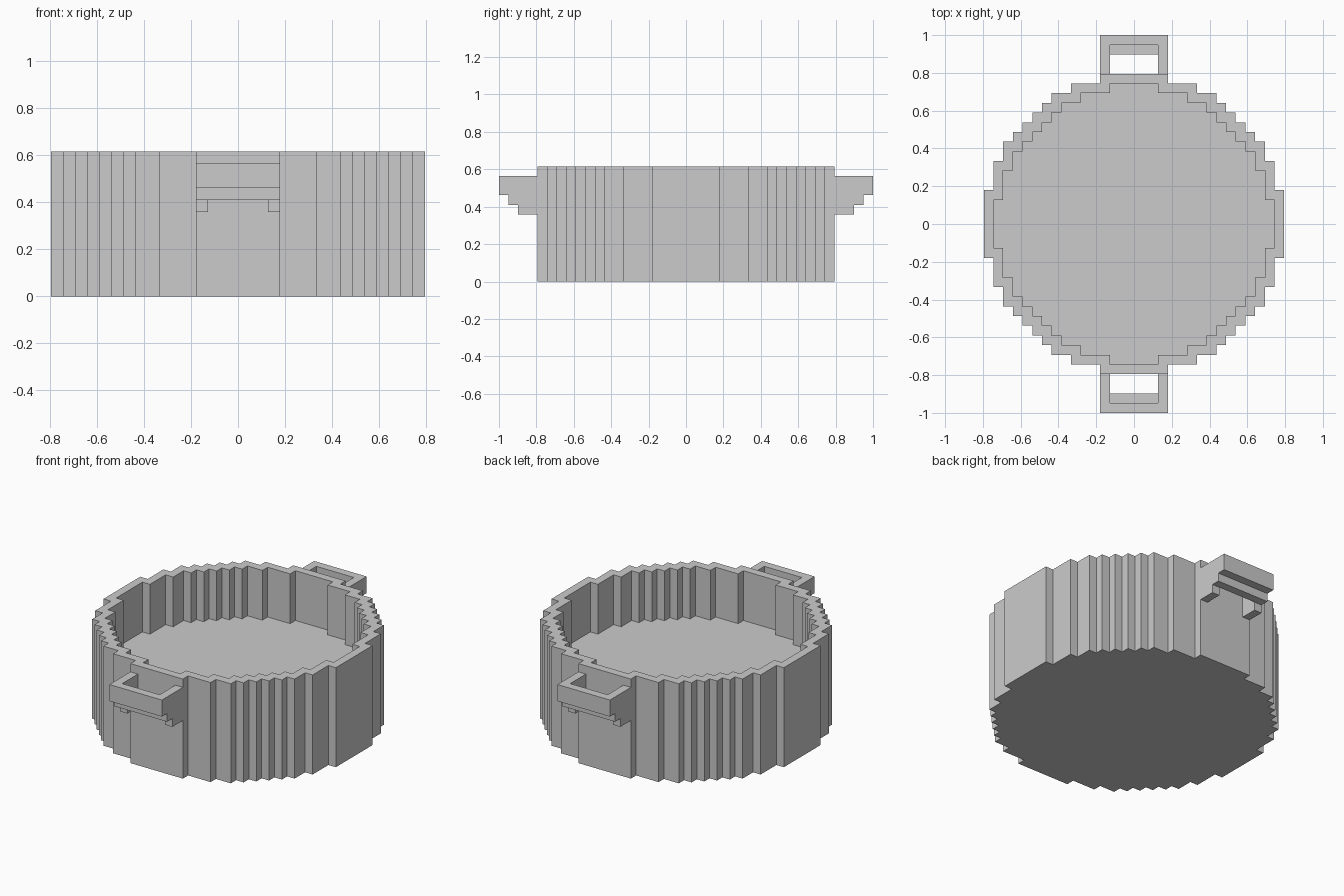
import bpy, bmesh

if "Cube" in bpy.data.objects:
    bpy.data.objects.remove(bpy.data.objects["Cube"])

S = 2 / 39  # one block unit


def finish(bm, name):
    bmesh.ops.recalc_face_normals(bm, faces=bm.faces)
    me = bpy.data.meshes.new(name)
    bm.to_mesh(me)
    bm.free()
    ob = bpy.data.objects.new(name, me)
    bpy.context.collection.objects.link(ob)
    return ob


def stack(bm, rings):
    """Skin a list of equal-length closed rings (block units) and cap both ends."""
    loops = [[bm.verts.new((x * S, y * S, z * S)) for x, y, z in r] for r in rings]
    n = len(loops[0])
    for a, b in zip(loops, loops[1:]):
        for i in range(n):
            j = (i + 1) % n
            bm.faces.new((a[i], a[j], b[j], b[i]))
    bm.faces.new(loops[0])
    bm.faces.new(loops[-1])


def stepped_circle(inset, z):
    """Blocky circle outline, shrunk by whole blocks."""
    steps = [3.5, 6.5, 8.5, 9.5, 10.5, 11.5, 12.5, 13.5, 14.5, 15.5]
    tall = steps[::-1]
    quad = []
    for k in range(10):
        quad.append((tall[k] - inset, steps[k] - inset))
        if k < 9:
            quad.append((tall[k + 1] - inset, steps[k] - inset))
    ring = []
    for _ in range(4):
        ring += quad
        quad = [(-y, x) for x, y in quad]
    return [(x, y, z) for x, y in ring]


def side_profile(name, pts, half):
    """Extrude a (y, z) profile across x."""
    bm = bmesh.new()
    stack(bm, [[(x, y, z) for y, z in pts] for x in (-half, half)])
    return finish(bm, name)


# Pan body: outer wall, rim, inner wall and raised floor
bm = bmesh.new()
stack(bm, [stepped_circle(0, 0), stepped_circle(0, 12),
           stepped_circle(1, 12), stepped_circle(1, 6)])
finish(bm, "pan_body")

# Stepped handle with a stepped finger hole, mirrored to the front
handle = side_profile("handles", [(15.5, 7), (17.5, 7), (17.5, 8), (18.5, 8), (18.5, 9),
                                  (19.5, 9), (19.5, 11), (15.5, 11)], 3.5)
cutter = side_profile("handle_hole_cutter", [(15, 6.5), (17.5, 6.5), (17.5, 9), (18.5, 9),
                                             (18.5, 11.5), (15, 11.5)], 2.5)
cutter.hide_render = True
cut = handle.modifiers.new("hole", 'BOOLEAN')
cut.operation = 'DIFFERENCE'
cut.solver = 'EXACT'
cut.object = cutter
mirror = handle.modifiers.new("mirror", 'MIRROR')
mirror.use_axis = (False, True, False)

# Bake the modifiers and drop the cutter
bpy.context.view_layer.objects.active = handle
handle.select_set(True)
for m in ("hole", "mirror"):
    bpy.ops.object.modifier_apply(modifier=m)
bpy.data.objects.remove(cutter)
